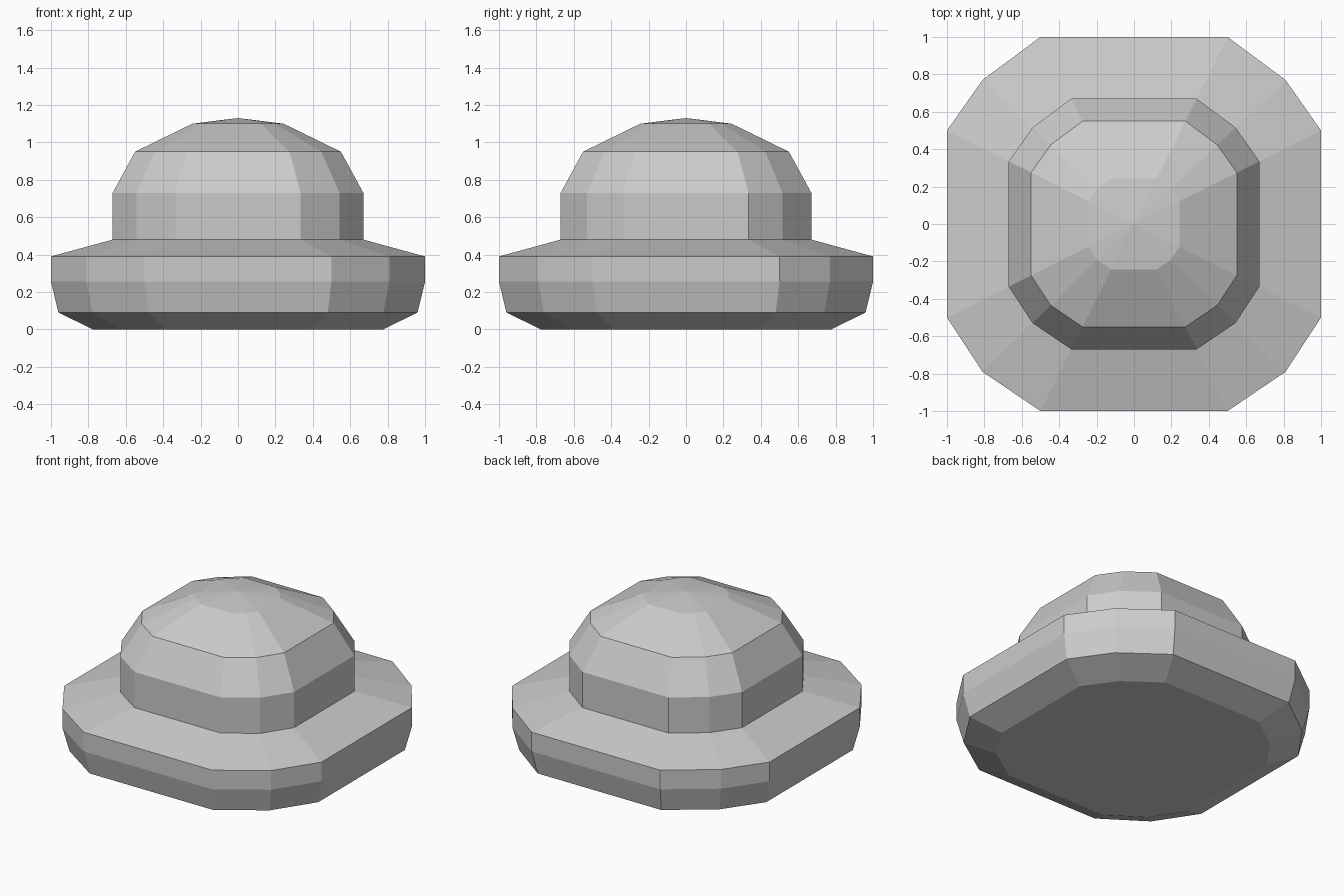
import bpy
import bmesh

cube = bpy.data.objects.get("Cube")
if cube:
    bpy.data.objects.remove(cube, do_unlink=True)

# Single plain grey
grey = bpy.data.materials.new("plain grey")
colour = (0.6, 0.6, 0.6, 1.0)
grey.use_nodes = True
grey.diffuse_color = colour
grey.node_tree.nodes["Principled BSDF"].inputs["Base Color"].default_value = colour

# Twelve-sided outline: a square with two-step bevelled corners
half = [(1, -0.5), (1, 0.5), (0.81, 0.77), (0.5, 1), (-0.5, 1), (-0.81, 0.77)]
outline = half + [(-1, 0.5), (-1, -0.5), (-0.81, -0.79), (-0.5, -1), (0.5, -1), (0.81, -0.79)]


def stack(name, profile, cap_bottom=False, apex=None):
    """Skin the outline through (scale, height) rings."""
    bm = bmesh.new()
    rings = [[bm.verts.new((x * s, y * s, z)) for x, y in outline] for s, z in profile]
    n = len(outline)
    for low, high in zip(rings, rings[1:]):
        for i in range(n):
            j = (i + 1) % n
            bm.faces.new((low[i], low[j], high[j], high[i]))
    if cap_bottom:
        bm.faces.new(rings[0][::-1])
    if apex:
        tip = bm.verts.new((0, 0, apex))
        for i in range(n):
            bm.faces.new((rings[-1][i], rings[-1][(i + 1) % n], tip))
    mesh = bpy.data.meshes.new(name)
    bm.to_mesh(mesh)
    bm.free()
    mesh.materials.append(grey)
    obj = bpy.data.objects.new(name, mesh)
    bpy.context.collection.objects.link(obj)
    return obj


# Wide base with tucked-in underside and sloping shoulder
stack("base", [(0.775, 0), (0.96, 0.09), (1, 0.255), (1, 0.39), (0.67, 0.48)], cap_bottom=True)

# Upright collar rounding into a shallow pointed dome
stack("dome", [(0.67, 0.48), (0.67, 0.73), (0.55, 0.95), (0.243, 1.10)], apex=1.13)
